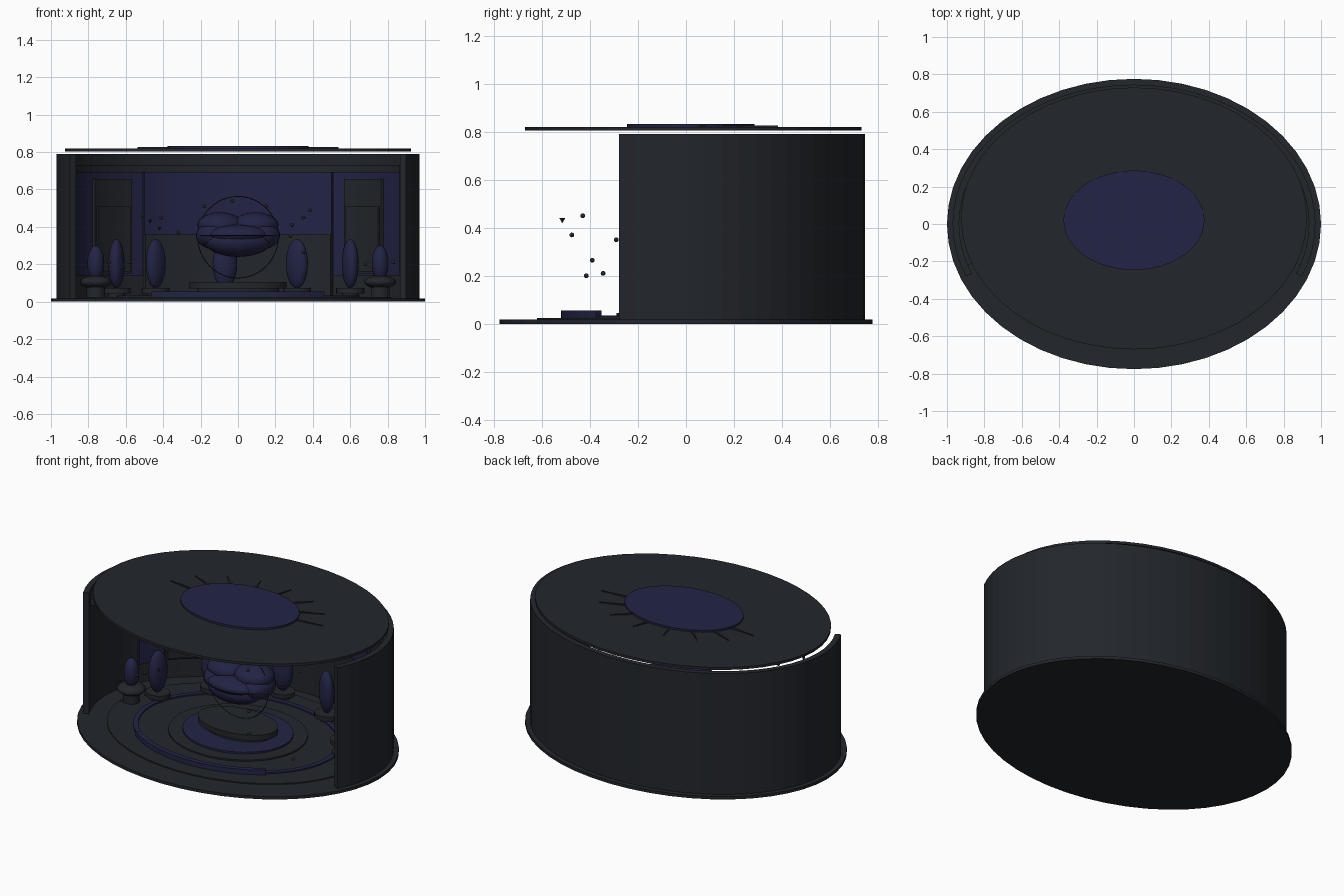
import bpy, bmesh, math, random
from mathutils import Vector

if "Cube" in bpy.data.objects:
    bpy.data.objects.remove(bpy.data.objects["Cube"])

random.seed(4)


def material(name, col):
    m = bpy.data.materials.new(name)
    m.diffuse_color = (*col, 1)
    m.use_nodes = True
    m.node_tree.nodes["Principled BSDF"].inputs["Base Color"].default_value = m.diffuse_color
    return m


DARK = material("charcoal", (0.016, 0.019, 0.024))
BLUE = material("deep_blue", (0.016, 0.017, 0.058))


def finish(name, bm, mat, loc=(0, 0, 0), rot=(0, 0, 0), smooth=False):
    bmesh.ops.recalc_face_normals(bm, faces=bm.faces)
    me = bpy.data.meshes.new(name)
    bm.to_mesh(me)
    bm.free()
    me.materials.append(mat)
    ob = bpy.data.objects.new(name, me)
    ob.location, ob.rotation_euler = loc, rot
    bpy.context.collection.objects.link(ob)
    if smooth:
        for p in me.polygons:
            p.use_smooth = True
    return ob


def disc(name, rx, ry, z0, z1, mat, cx=0, cy=0, n=48):
    """Elliptical plate."""
    bm = bmesh.new()
    bmesh.ops.create_cone(bm, cap_ends=True, segments=n, radius1=1, radius2=1, depth=1)
    bmesh.ops.scale(bm, vec=(rx, ry, z1 - z0), verts=bm.verts)
    return finish(name, bm, mat, (cx, cy, (z0 + z1) / 2))


def arc(name, rx, ry, thick, a0, a1, z0, z1, mat, n=32):
    """Curved slab following an ellipse, outer radii rx and ry; angles in degrees."""
    bm = bmesh.new()
    closed = a1 - a0 >= 360
    rings = []
    for i in range(n if closed else n + 1):
        a = math.radians(a0 + (a1 - a0) * i / n)
        c, s = math.cos(a), math.sin(a)
        rings.append([bm.verts.new(((rx - t) * c, (ry - t) * s, z))
                      for t, z in ((0, z0), (0, z1), (thick, z1), (thick, z0))])
    pairs = list(zip(rings, rings[1:])) + ([(rings[-1], rings[0])] if closed else [])
    for p, q in pairs:
        for k in range(4):
            bm.faces.new((p[k], p[(k + 1) % 4], q[(k + 1) % 4], q[k]))
    if not closed:
        bm.faces.new(rings[0])
        bm.faces.new(rings[-1])
    return finish(name, bm, mat)


def ellipsoid(name, loc, r, mat, turn=0, u=24, v=14):
    bm = bmesh.new()
    bmesh.ops.create_uvsphere(bm, u_segments=u, v_segments=v, radius=1)
    bmesh.ops.scale(bm, vec=r, verts=bm.verts)
    return finish(name, bm, mat, loc, (0, 0, turn), True)


def hoop(name, loc, rx, ry, minor, rot, mat):
    bm = bmesh.new()
    rows = []
    for i in range(48):
        a = math.tau * i / 48
        rows.append([bm.verts.new(((rx + minor * math.cos(b)) * math.cos(a),
                                   (ry + minor * math.cos(b)) * math.sin(a), minor * math.sin(b)))
                     for b in (0, math.tau / 4, math.tau / 2, math.tau * 3 / 4)])
    for i in range(48):
        p, q = rows[i], rows[(i + 1) % 48]
        for k in range(4):
            bm.faces.new((p[k], p[(k + 1) % 4], q[(k + 1) % 4], q[k]))
    return finish(name, bm, mat, loc, rot, True)


# floor: stacked plates and rings
disc("floor", 1.0, 0.776, 0, 0.018, DARK)
disc("floor_inlay", 0.82, 0.62, 0.016, 0.025, DARK)
arc("floor_light_ring", 0.65, 0.51, 0.03, 0, 360, 0.02, 0.033, BLUE, 48)
arc("front_light_step", 0.664, 0.52, 0.03, 226, 314, 0.024, 0.055, BLUE)
disc("centre_step", 0.42, 0.37, 0.02, 0.034, DARK)
disc("centre_light", 0.335, 0.29, 0.03, 0.045, BLUE)
disc("pedestal", 0.26, 0.165, 0.07, 0.105, DARK)
disc("pedestal_foot", 0.22, 0.135, 0.04, 0.072, DARK)

# wall shell, open to the front
arc("wall", 0.97, 0.745, 0.035, -22, 202, 0.018, 0.79, DARK, 40)
arc("cornice", 0.938, 0.713, 0.03, -18, 198, 0.69, 0.73, DARK, 40)
arc("wainscot", 0.938, 0.713, 0.03, 57, 123, 0.02, 0.36, DARK, 16)
arc("back_screen", 0.938, 0.713, 0.02, 57, 123, 0.36, 0.69, BLUE, 16)
for side, m in (("right", lambda a, b: (a, b)), ("left", lambda a, b: (180 - b, 180 - a))):
    for name, r, t, a, b, z0, z1, mat in (
            ("light_panel", 0.938, 0.02, 20, 56.5, 0.14, 0.69, BLUE),
            ("door", 0.922, 0.02, 32, 51, 0.15, 0.655, DARK),
            ("door_inset", 0.906, 0.015, 33, 50, 0.16, 0.51, DARK)):
        arc(f"{side}_{name}", r, r - 0.225, t, *m(a, b), z0, z1, mat, 10)

# ceiling with raised oval and tapered rays
disc("ceiling", 0.925, 0.70, 0.804, 0.82, DARK, cy=0.03)
disc("ceiling_oval", 0.377, 0.266, 0.815, 0.832, BLUE, cy=0.02)
for i in range(8):
    a = math.radians(10 + i * 160 / 7)
    d = Vector((math.cos(a), math.sin(a), 0))
    p = Vector((0.365 * d.x, 0.02 + 0.255 * d.y, 0))
    q = Vector((0.545 * d.x, 0.02 + 0.37 * d.y, 0))
    n = (q - p).normalized().cross(Vector((0, 0, 1))) * 0.009
    bm = bmesh.new()
    low, high = [[bm.verts.new(v + Vector((0, 0, z))) for v in (p + n, q, p - n)] for z in (0.818, 0.826)]
    bm.faces.new(low)
    bm.faces.new(high)
    for k in range(3):
        bm.faces.new((low[k], low[(k + 1) % 3], high[(k + 1) % 3], high[k]))
    finish("ceiling_ray", bm, DARK)

# central lobed form with thin hoops
for s in (-1, 1):
    ellipsoid("side_lobe", (s * 0.125, 0.02, 0.355), (0.1, 0.12, 0.075), BLUE)
    ellipsoid("upper_lobe", (s * 0.095, 0.03, 0.41), (0.122, 0.11, 0.068), BLUE)
ellipsoid("lower_lobe", (0, -0.03, 0.325), (0.18, 0.11, 0.085), BLUE)
ellipsoid("front_lobe", (0, -0.06, 0.36), (0.16, 0.09, 0.05), BLUE)
hoop("upright_hoop", (0, 0, 0.345), 0.215, 0.218, 0.0025, (math.pi / 2, 0, 0), DARK)
hoop("level_hoop", (0, 0, 0.355), 0.215, 0.16, 0.0025, (0, 0, 0), DARK)

# standing pods around the back, flattened towards the centre
for x, y in ((-0.65, 0.12), (-0.44, 0.37), (-0.07, 0.55), (0.315, 0.445), (0.6, 0.2)):
    ellipsoid("pod", (x, y, 0.203), (0.066, 0.042, 0.132), BLUE, math.atan2(y, x) + math.pi / 2)
    disc("pod_base", 0.075, 0.065, 0.045, 0.072, DARK, x, y, 24)
    disc("pod_foot", 0.045, 0.04, 0.02, 0.046, DARK, x, y, 24)

# smaller pods resting in bowls at the sides
for s in (-1, 1):
    ellipsoid("side_pod", (s * 0.76, 0.01, 0.205), (0.045, 0.045, 0.095), BLUE)
    ellipsoid("bowl", (s * 0.76, 0.01, 0.105), (0.085, 0.08, 0.035), DARK)
    disc("bowl_foot", 0.05, 0.05, 0.02, 0.08, DARK, s * 0.76, 0.01, 24)

# floating beads
beads = [(-0.41, -0.43, 0.45), (-0.32, -0.475, 0.37), (0.28, -0.29, 0.35), (0.35, -0.39, 0.265),
         (-0.58, -0.345, 0.21), (0.68, -0.415, 0.20)]
for x, z in ((-0.51, 0.46), (-0.18, 0.51), (-0.03, 0.54), (0.15, 0.51), (0.29, 0.41),
             (0.35, 0.45), (0.385, 0.49), (0.83, 0.21), (-0.69, 0.21)):
    beads.append((x, random.uniform(-0.15, 0.1), z))
for b in beads:
    ellipsoid("bead", b, (0.01, 0.01, 0.01), DARK, 0, 8, 6)
for x, y in ((-0.47, -0.515), (-0.42, -0.2)):
    bm = bmesh.new()
    bmesh.ops.create_cone(bm, cap_ends=True, segments=4, radius1=0.001, radius2=0.012, depth=0.02)
    finish("floating_shard", bm, BLUE, (x, y, 0.43 if y < -0.5 else 0.39))
